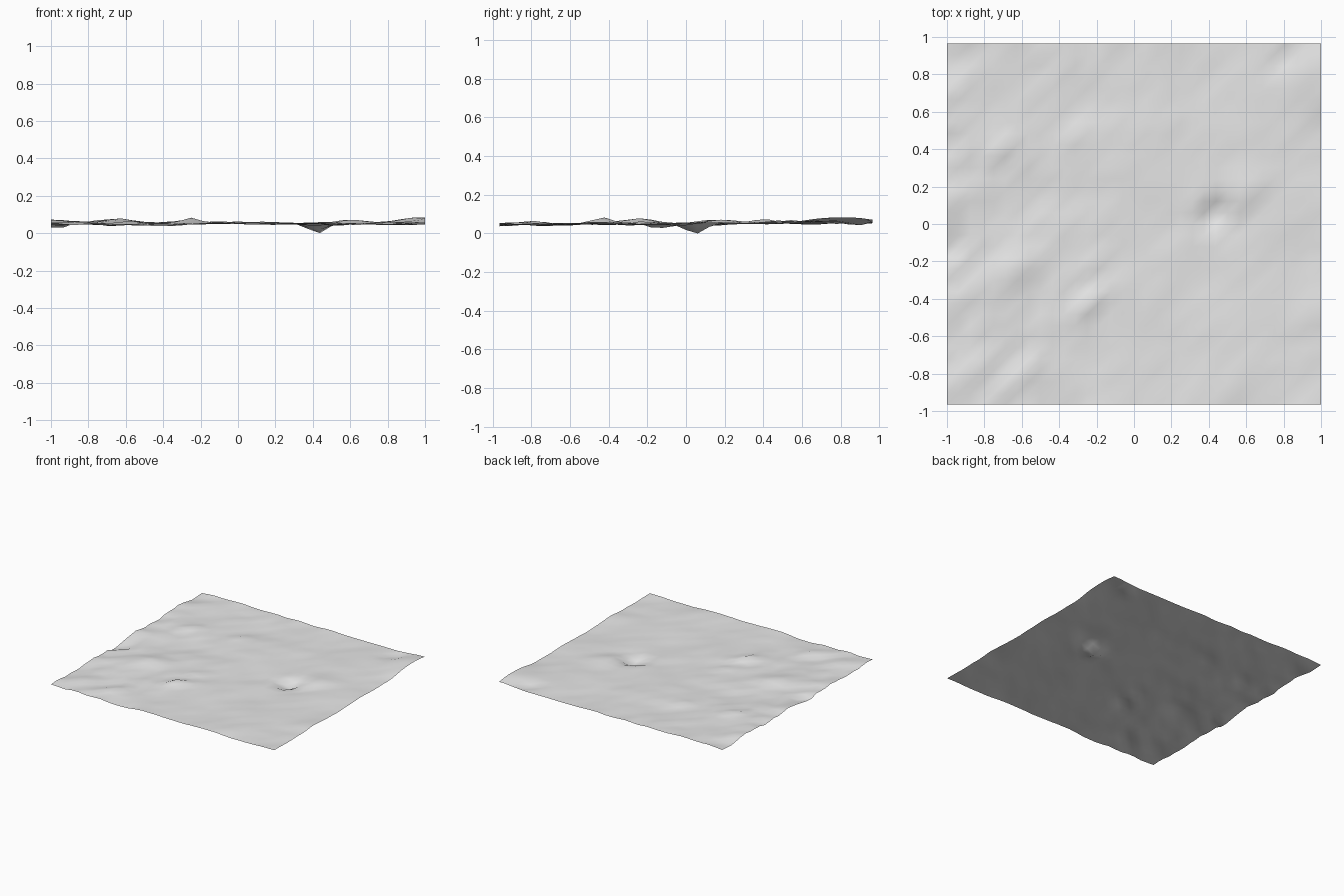
import bpy
import bmesh
import math
from mathutils import Vector, noise

cube = bpy.data.objects.get("Cube")
if cube:
    bpy.data.objects.remove(cube, do_unlink=True)

HALF_X, HALF_Y = 1.0, 0.965
CELLS = 32

# Local relief: x, y, length along the ridge, width across it, height
RELIEF = [
    (-0.25, -0.44, 0.09, 0.05, 0.030),   # sharp knoll
    (-0.64, -0.25, 0.17, 0.11, 0.022),   # low plateau
    (-0.22, -0.22, 0.09, 0.05, 0.014),
    (-0.56, -0.77, 0.11, 0.05, 0.015),
    (-0.30, 0.47, 0.10, 0.05, 0.020),
    (-0.72, 0.40, 0.12, 0.06, 0.018),
    (-0.90, 0.36, 0.12, 0.05, 0.016),
    (-0.95, 0.14, 0.10, 0.05, 0.020),
    (-0.97, -0.14, 0.10, 0.05, -0.038),  # hollow at the left edge
    (-0.97, 0.70, 0.12, 0.06, 0.014),
    (0.80, 0.88, 0.08, 0.04, -0.022),    # nick near the back corner
    (0.56, 0.15, 0.16, 0.09, 0.020),     # bank behind the pit
    (0.58, 0.00, 0.12, 0.06, -0.010),
    (0.43, 0.05, 0.07, 0.06, -0.065),    # pit
    (1.00, 0.82, 0.20, 0.16, 0.035),     # raised back corner
    (0.97, -0.48, 0.10, 0.06, 0.010),
]


def bump(x, y, cx, cy, length, width, height):
    """Rounded ridge running diagonally across the sheet."""
    u = ((x - cx) + (y - cy)) / math.sqrt(2)
    v = ((y - cy) - (x - cx)) / math.sqrt(2)
    return height * math.exp(-(u / length) ** 2 - (v / width) ** 2)


def terrain_height(x, y):
    u, v = x + y, y - x
    # Broad swells are gentle; fine ripples grow towards the left side
    broad = noise.noise(Vector((u * 1.3, v * 2.2, 4.0))) * 0.011
    rough = 0.006 + 0.010 * max(0.0, -x)
    fine = noise.noise(Vector((u * 4.0, v * 7.0, 9.0))) * rough
    z = 0.052 + 0.004 * y + broad + fine
    z += sum(bump(x, y, *item) for item in RELIEF)
    return min(0.10, max(0.0, z))


# Plain grey ground
ground = bpy.data.materials.new("ground_grey")
ground.use_nodes = True
grey = (0.8, 0.8, 0.8, 1.0)
ground.diffuse_color = grey
for node in ground.node_tree.nodes:
    if node.type == 'BSDF_PRINCIPLED':
        node.inputs["Base Color"].default_value = grey

# Terrain sheet
bm = bmesh.new()
bmesh.ops.create_grid(bm, x_segments=CELLS, y_segments=CELLS, size=1.0)
for vert in bm.verts:
    x, y = vert.co.x * HALF_X, vert.co.y * HALF_Y
    vert.co = (x, y, terrain_height(x, y))
bmesh.ops.triangulate(bm, faces=bm.faces[:], quad_method='FIXED')
for face in bm.faces:
    face.smooth = True
mesh = bpy.data.meshes.new("terrain")
bm.to_mesh(mesh)
bm.free()
mesh.materials.append(ground)
terrain = bpy.data.objects.new("terrain", mesh)
bpy.context.collection.objects.link(terrain)
